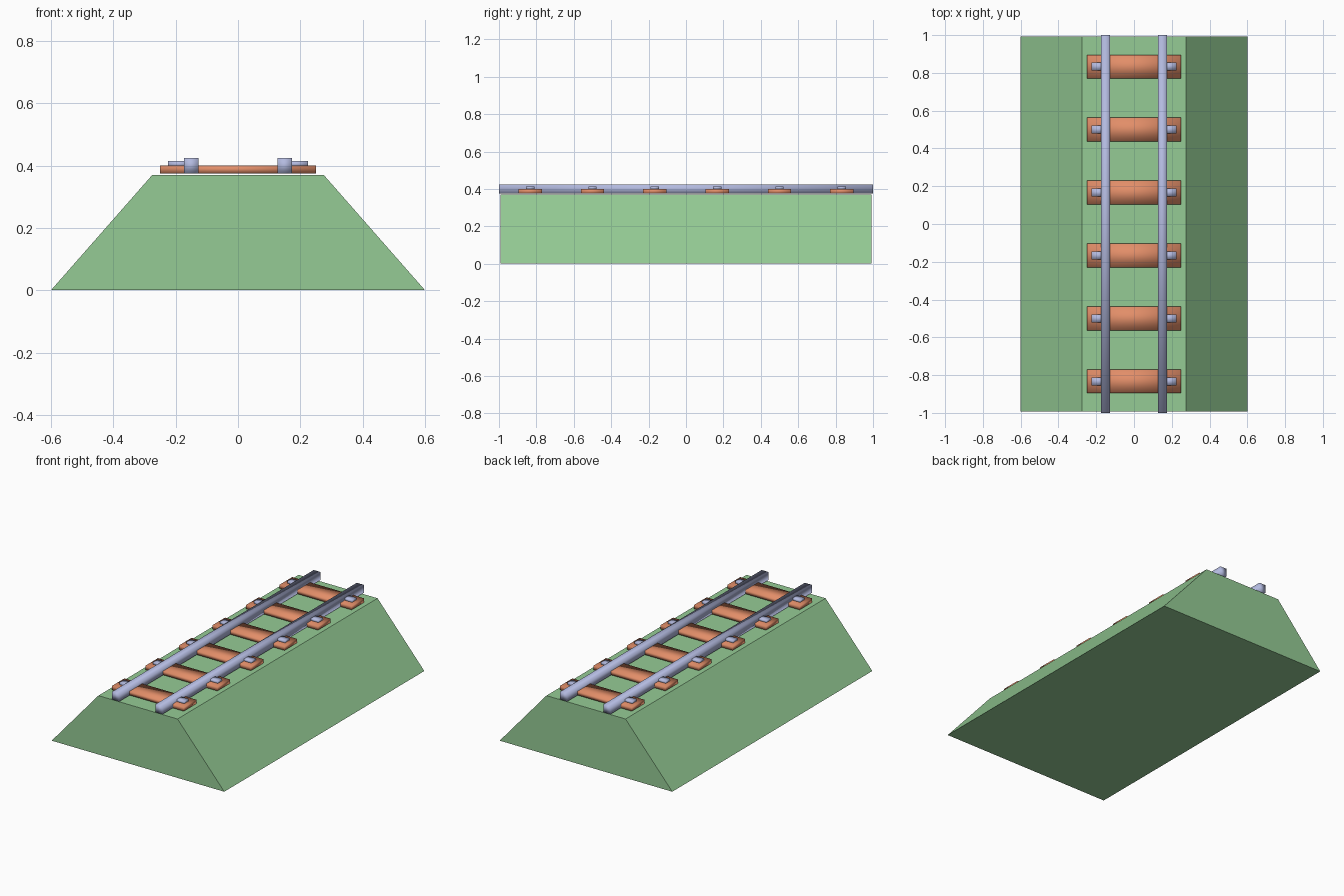
import bpy, bmesh
from mathutils import Matrix, Vector

if "Cube" in bpy.data.objects:
    bpy.data.objects.remove(bpy.data.objects["Cube"])


def material(name, rgb):
    m = bpy.data.materials.new(name)
    m.diffuse_color = (*rgb, 1.0)
    m.use_nodes = True
    m.node_tree.nodes["Principled BSDF"].inputs["Base Color"].default_value = m.diffuse_color
    return m


GRASS = material("grass green", (0.30, 0.60, 0.30))
WOOD = material("sleeper orange brown", (0.76, 0.27, 0.14))
STEEL = material("rail blue grey", (0.45, 0.49, 0.74))


def finish(name, bm, mat, smooth):
    bmesh.ops.recalc_face_normals(bm, faces=bm.faces)
    for f in bm.faces:
        f.smooth = smooth
    mesh = bpy.data.meshes.new(name)
    bm.to_mesh(mesh)
    bm.free()
    mesh.materials.append(mat)
    obj = bpy.data.objects.new(name, mesh)
    bpy.context.collection.objects.link(obj)
    return obj


def box(name, lo, hi, mat):
    # soft-shaded block between two corners
    lo, hi = Vector(lo), Vector(hi)
    bm = bmesh.new()
    bmesh.ops.create_cube(bm, size=1.0, matrix=Matrix.Translation((lo + hi) / 2)
                          @ Matrix.Diagonal((*(hi - lo), 1.0)))
    return finish(name, bm, mat, True)


# Embankment: trapezoid profile extruded along the track
HALF = 0.993
bm = bmesh.new()
profile = [(-0.60, 0.0), (0.60, 0.0), (0.275, 0.37), (-0.275, 0.37)]
face = bm.faces.new([bm.verts.new((x, -HALF, z)) for x, z in profile])
ext = bmesh.ops.extrude_face_region(bm, geom=[face], use_keep_orig=True)
bmesh.ops.translate(bm, vec=(0, 2 * HALF, 0),
                    verts=[v for v in ext["geom"] if isinstance(v, bmesh.types.BMVert)])
finish("embankment", bm, GRASS, False)

# Rails
for side, label in ((-1, "left"), (1, "right")):
    x = side * 0.15
    box(f"{label}_rail", (x - 0.024, -1.0, 0.375), (x + 0.024, 1.0, 0.425), STEEL)

# Sleepers, each with a rail clip on the outer side of both rails
for i in range(6):
    y = (i - 2.5) / 3
    box(f"sleeper_{i + 1}", (-0.25, y - 0.0625, 0.375), (0.25, y + 0.0625, 0.40), WOOD)
    for side, label in ((-1, "left"), (1, "right")):
        x0, x1 = sorted((side * 0.15, side * 0.225))
        box(f"{label}_rail_clip_{i + 1}", (x0, y - 0.022, 0.395), (x1, y + 0.022, 0.414), STEEL)
